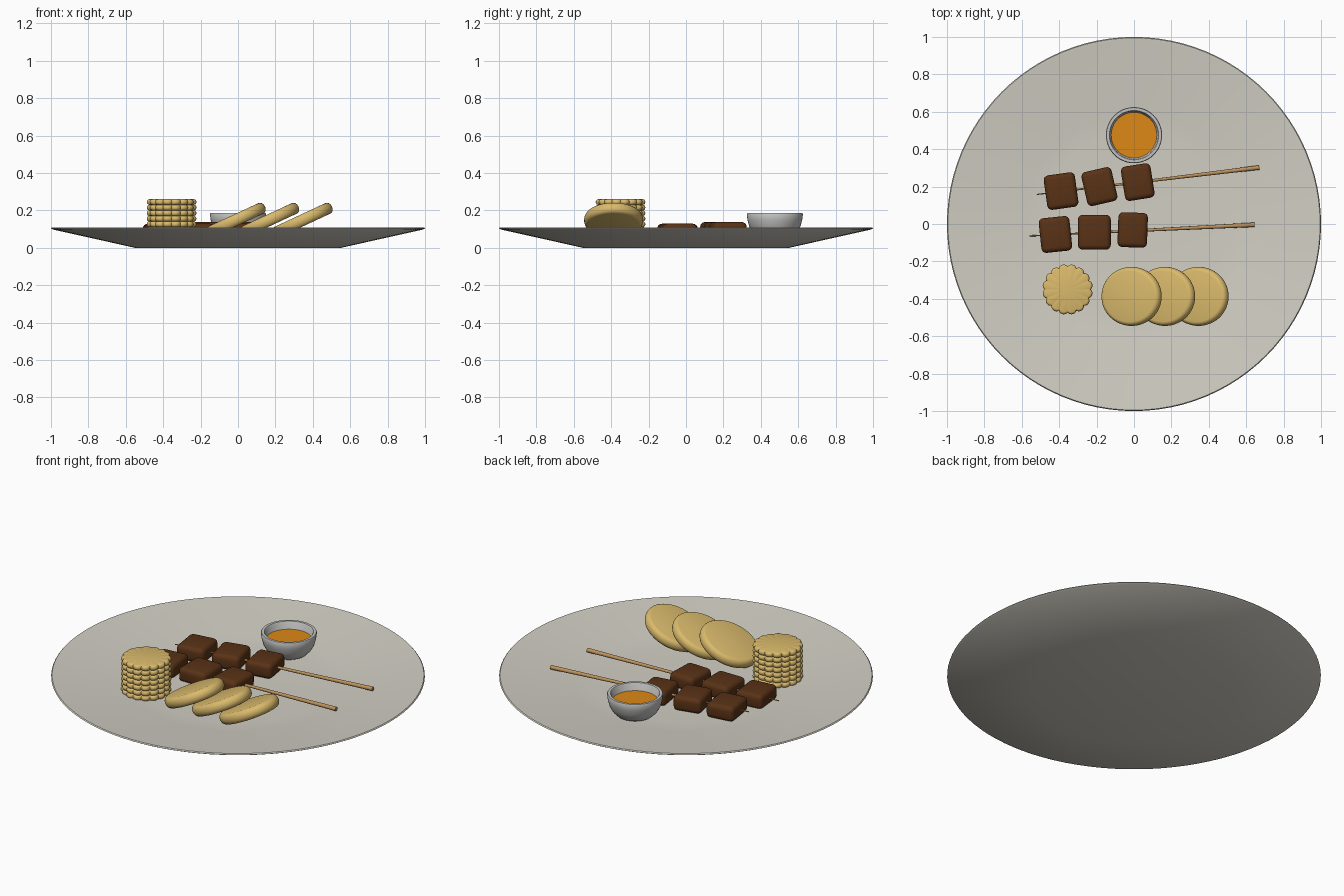
import bpy, bmesh, math
from mathutils import Vector, Matrix

if "Cube" in bpy.data.objects:
    bpy.data.objects.remove(bpy.data.objects["Cube"], do_unlink=True)


def material(name, rgb):
    m = bpy.data.materials.new(name)
    m.use_nodes = True
    m.diffuse_color = (*rgb, 1)
    m.node_tree.nodes["Principled BSDF"].inputs["Base Color"].default_value = (*rgb, 1)
    return m


STONEWARE = material("warm grey stoneware", (0.64, 0.62, 0.55))
CERAMIC = material("grey ceramic", (0.55, 0.55, 0.54))
SAUCE = material("orange sauce", (0.72, 0.25, 0.008))
PASTRY = material("golden pastry", (0.70, 0.49, 0.15))
MEAT = material("dark brown meat", (0.10, 0.032, 0.008))
WOOD = material("skewer wood", (0.50, 0.29, 0.11))


def finish(name, bm, mat, matrix=Matrix(), sharp=40):
    bmesh.ops.recalc_face_normals(bm, faces=bm.faces)
    mesh = bpy.data.meshes.new(name)
    bm.to_mesh(mesh)
    bm.free()
    mesh.materials.append(mat)
    mesh.shade_smooth()
    mesh.set_sharp_from_angle(angle=math.radians(sharp))
    obj = bpy.data.objects.new(name, mesh)
    obj.matrix_world = matrix
    bpy.context.collection.objects.link(obj)
    return obj


def lathe(profile, sides, scallop=lambda a: 1):
    """Spin (radius, height) points around z; radius 0 makes a pole."""
    bm = bmesh.new()
    rings = []
    for r, z in profile:
        if r == 0:
            rings.append([bm.verts.new((0, 0, z))] * sides)
            continue
        ring = []
        for i in range(sides):
            a = math.tau * i / sides
            k = r * scallop(a)
            ring.append(bm.verts.new((k * math.cos(a), k * math.sin(a), z)))
        rings.append(ring)
    for low, high in zip(rings, rings[1:]):
        for i in range(sides):
            j = (i + 1) % sides
            corners = dict.fromkeys((low[i], low[j], high[j], high[i]))
            if len(corners) > 2:
                bm.faces.new(corners)
    return bm


def round_edge(radius, half, bulge, steps=8):
    """Disc profile with a half-elliptical rim."""
    pts = [(0, -half)]
    for s in range(steps + 1):
        a = math.pi * (s / steps - 0.5)
        pts.append((radius - bulge + bulge * math.cos(a), half * math.sin(a)))
    return pts + [(0, half)]


# Shallow plate
finish("plate", lathe([(0, 0), (0.55, 0), (0.99, 0.098), (1, 0.104), (0.995, 0.11),
                       (0.98, 0.109), (0.6, 0.058), (0.48, 0.052), (0, 0.052)], 96),
       STONEWARE)

# Sauce bowl and its filling
bowl_at = Matrix.Translation((0, 0.475, 0))
finish("sauce_bowl", lathe([(0, 0.05), (0.07, 0.05), (0.1, 0.065), (0.122, 0.088),
                            (0.137, 0.115), (0.146, 0.148), (0.15, 0.18), (0.147, 0.185),
                            (0.132, 0.185), (0.128, 0.18), (0.121, 0.135),
                            (0.1, 0.1), (0, 0.08)], 48), CERAMIC, bowl_at)
finish("sauce", lathe([(0.116, 0.125), (0.122, 0.142), (0, 0.142)], 48), SAUCE, bowl_at)

# Stack of scalloped biscuits
LAYERS, LAYER_H = 7, 0.0297
for n in range(LAYERS):
    bm = lathe(round_edge(0.135, LAYER_H / 2, 0.013, 6), 128,
               lambda a: 0.91 + 0.09 * abs(math.sin(8 * a)) ** 0.7)
    spot = Matrix.Translation((-0.355, -0.35, 0.052 + LAYER_H * (n + 0.5)))
    finish(f"scalloped_biscuit_{n + 1}", bm, PASTRY, spot, 60)

# Leaning row of round cakes
for n in range(3):
    matrix = (Matrix.Translation((-0.013 + 0.179 * n, -0.387, 0.148))
              @ Matrix.Rotation(math.radians(-25), 4, "Y")
              @ Matrix.Diagonal((1.1, 1, 1, 1)))
    finish(f"round_cake_{n + 1}", lathe(round_edge(0.158, 0.031, 0.022), 64),
           PASTRY, matrix)


def meat_cube(name, x, y, z, width, turn):
    bm = bmesh.new()
    bmesh.ops.create_cube(bm, size=1)
    bmesh.ops.scale(bm, vec=(width, 0.186, 0.088), verts=bm.verts)
    bmesh.ops.bevel(bm, geom=bm.edges[:], offset=0.026, segments=4, profile=0.5,
                    affect="EDGES")
    matrix = Matrix.Translation((x, y, z)) @ Matrix.Rotation(math.radians(turn), 4, "Z")
    finish(name, bm, MEAT, matrix)


def stick(name, tip, end):
    tip, end = Vector(tip), Vector(end)
    span = end - tip
    bm = bmesh.new()
    bmesh.ops.create_cone(bm, cap_ends=True, segments=16, radius1=0.003,
                          radius2=0.012, depth=span.length)
    matrix = (Matrix.Translation((tip + end) / 2)
              @ span.to_track_quat("Z", "Y").to_matrix().to_4x4())
    finish(name, bm, WOOD, matrix)


# Two skewers: stick ends, then x, y, width and turn of each cube
skewers = {
    "back": ((-0.52, 0.158, 0.092), (0.67, 0.302, 0.092),
             [(-0.39, 0.176, 0.168, 8), (-0.185, 0.2, 0.165, 13), (0.02, 0.224, 0.16, 9)]),
    "front": ((-0.56, -0.064, 0.083), (0.645, -0.004, 0.083),
              [(-0.42, -0.056, 0.165, 6), (-0.212, -0.044, 0.176, 0), (-0.007, -0.032, 0.158, -2)]),
}
for side, (tip, end, cubes) in skewers.items():
    stick(f"{side}_skewer_stick", tip, end)
    for n, (x, y, width, turn) in enumerate(cubes):
        meat_cube(f"{side}_meat_cube_{n + 1}", x, y, tip[2] + 0.002, width, turn)
